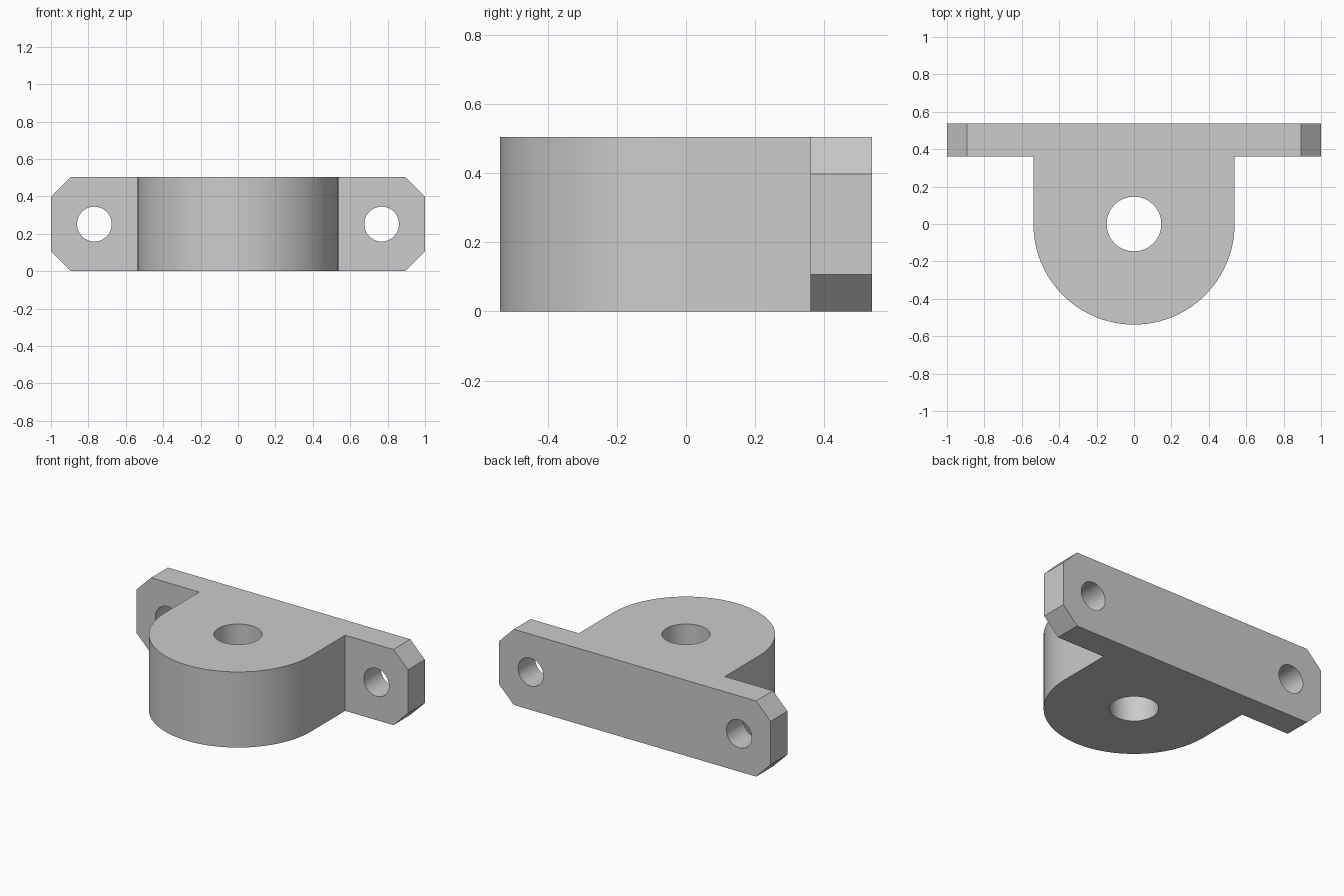
import bpy, bmesh
from math import pi, cos, sin

if "Cube" in bpy.data.objects:
    bpy.data.objects.remove(bpy.data.objects["Cube"])

HEIGHT = 0.504
RADIUS = 0.538      # rounded boss
FLANGE_FRONT, BACK = 0.36, 0.538
CHAMFER = 0.107

grey = bpy.data.materials.new("light grey")
grey.use_nodes = True
grey.diffuse_color = (0.6, 0.6, 0.6, 1)
grey.node_tree.nodes["Principled BSDF"].inputs["Base Color"].default_value = (0.6, 0.6, 0.6, 1)


def cutter(name, radius, location, rotation=(0, 0, 0)):
    """Round hole cutter."""
    bpy.ops.mesh.primitive_cylinder_add(vertices=64, radius=radius, depth=2,
                                        location=location, rotation=rotation)
    ob = bpy.context.object
    ob.name = name
    ob.hide_render = True
    ob.data.materials.append(grey)
    return ob


# Bracket outline: half-round boss running back into a wide flange
steps = 48
outline = [(RADIUS * cos(pi + pi * i / steps), RADIUS * sin(pi + pi * i / steps))
           for i in range(steps + 1)]
outline += [(RADIUS, FLANGE_FRONT), (1, FLANGE_FRONT), (1, BACK),
            (-1, BACK), (-1, FLANGE_FRONT), (-RADIUS, FLANGE_FRONT)]

bm = bmesh.new()
base = bm.faces.new([bm.verts.new((x, y, 0)) for x, y in outline])
top = bmesh.ops.extrude_face_region(bm, geom=[base])["geom"]
bmesh.ops.translate(bm, vec=(0, 0, HEIGHT),
                    verts=[v for v in top if isinstance(v, bmesh.types.BMVert)])

# Chamfered flange ends
ends = [e for e in bm.edges
        if all(abs(v.co.x) > 0.99 for v in e.verts)
        and abs(e.verts[0].co.y - e.verts[1].co.y) > 0.1]
bmesh.ops.bevel(bm, geom=ends, offset=CHAMFER, offset_type='OFFSET',
                segments=1, affect='EDGES')
bmesh.ops.recalc_face_normals(bm, faces=bm.faces)

mesh = bpy.data.meshes.new("bracket")
bm.to_mesh(mesh)
bm.free()
bracket = bpy.data.objects.new("bracket", mesh)
bpy.context.collection.objects.link(bracket)
mesh.materials.append(grey)

# Shaft hole and two mounting holes
cutters = [cutter("shaft_hole", 0.146, (0, 0, HEIGHT / 2))]
for side, x in (("left", 0.768), ("right", -0.768)):
    cutters.append(cutter(side + "_mounting_hole", 0.093, (x, 0.45, HEIGHT / 2), (pi / 2, 0, 0)))

bpy.ops.object.select_all(action='DESELECT')
bracket.select_set(True)
bpy.context.view_layer.objects.active = bracket
for c in cutters:
    mod = bracket.modifiers.new(c.name, 'BOOLEAN')
    mod.operation = 'DIFFERENCE'
    mod.solver = 'EXACT'
    mod.object = c
    bpy.ops.object.modifier_apply(modifier=mod.name)
    bpy.data.objects.remove(c)

bpy.ops.object.shade_smooth_by_angle(angle=pi / 6)
